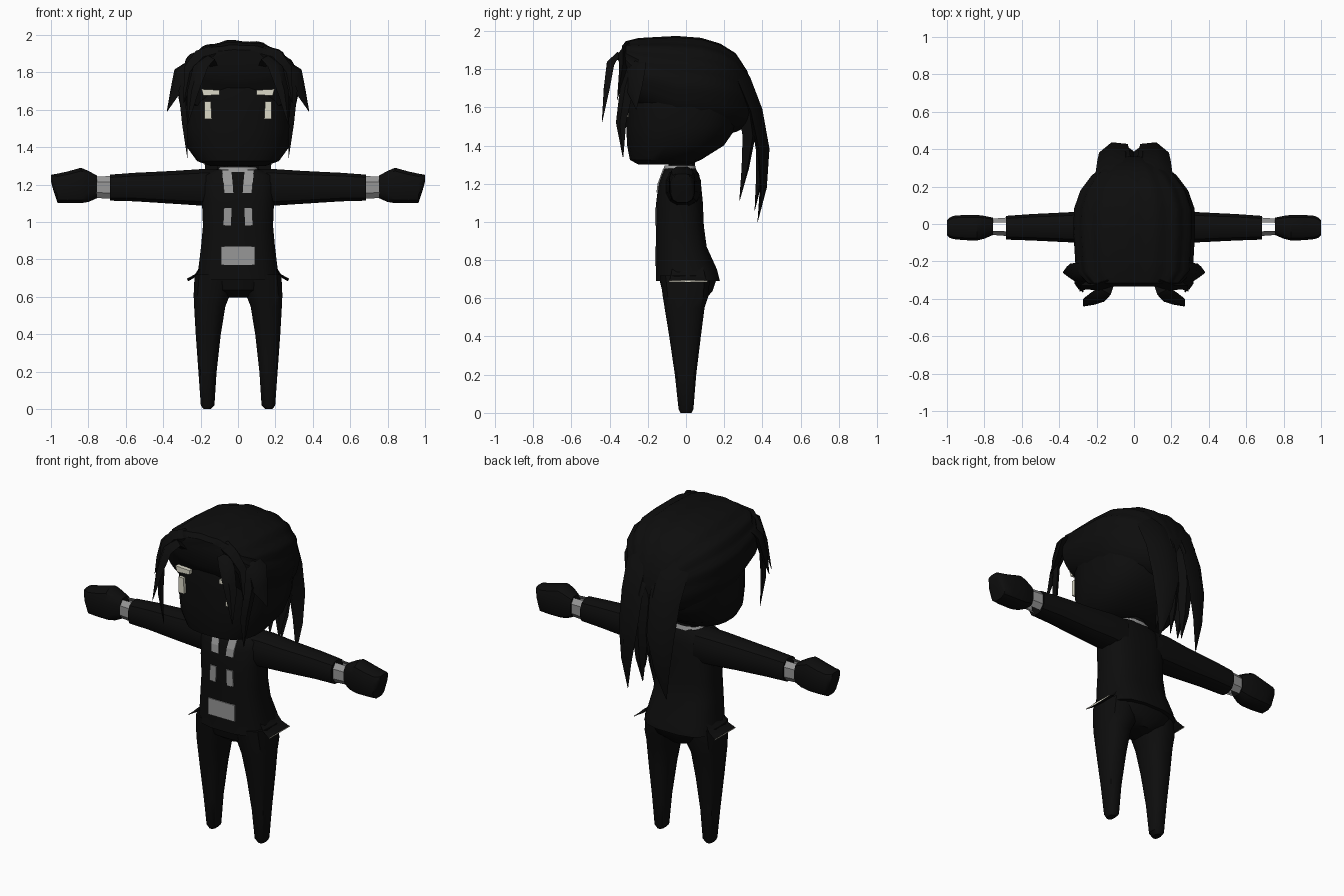
import bpy, bmesh, math
from mathutils import Vector


def material(name, rgb):
    m = bpy.data.materials.new(name)
    m.diffuse_color = (*rgb, 1)
    return m


BLACK = material("black", (0.004, 0.004, 0.004))
GREY = material("grey", (0.31, 0.31, 0.31))
CREAM = material("cream", (0.72, 0.70, 0.58))


def finish(name, bm, mat, mirror=False, angle=35):
    bmesh.ops.recalc_face_normals(bm, faces=bm.faces)
    me = bpy.data.meshes.new(name)
    bm.to_mesh(me)
    bm.free()
    me.materials.append(mat)
    ob = bpy.data.objects.new(name, me)
    bpy.context.collection.objects.link(ob)
    bpy.ops.object.select_all(action='DESELECT')
    ob.select_set(True)
    bpy.context.view_layer.objects.active = ob
    bpy.ops.object.shade_smooth_by_angle(angle=math.radians(angle))
    if mirror:
        mod = ob.modifiers.new("mirror", 'MIRROR')
        mod.use_mirror_merge = False
    return ob


def place(axis, t, u, v):
    return {'x': (t, u, v), 'y': (u, t, v), 'z': (u, v, t)}[axis]


def loft(name, axis, rings, mat=BLACK, sides=16, power=2.5, mirror=False,
         ripple=0, skip=(), caps=True):
    """Skin rounded sections (t, u0, u1, v0, v1) along one axis."""
    bm = bmesh.new()
    loops = []
    for t, u0, u1, v0, v1 in rings:
        loop = []
        for i in range(sides):
            a = 2 * math.pi * (i + 0.5) / sides
            c, s = math.cos(a), math.sin(a)
            k = 1 + (ripple * math.cos(a * 15) if s > -0.1 else 0)
            u = (u0 + u1) / 2 + (u1 - u0) / 2 * k * math.copysign(abs(c) ** (2 / power), c)
            v = (v0 + v1) / 2 + (v1 - v0) / 2 * k * math.copysign(abs(s) ** (2 / power), s)
            loop.append(bm.verts.new(place(axis, t, u, v)))
        loops.append(loop)
    for a, b in zip(loops, loops[1:]):
        for i in range(sides):
            if i not in skip:
                j = (i + 1) % sides
                bm.faces.new((a[i], a[j], b[j], b[i]))
    if caps:
        bm.faces.new(loops[0])
        bm.faces.new(loops[-1])
    return finish(name, bm, mat, mirror)


def lock(name, pts, side, thick, mirror=True):
    """Tapered hair lock through (x, y, z, half_width) points."""
    bm = bmesh.new()
    side = Vector(side).normalized()
    loops = []
    pos = [Vector(p[:3]) for p in pts]
    for i, p in enumerate(pts):
        d = pos[min(i + 1, len(pts) - 1)] - pos[max(i - 1, 0)]
        n = d.cross(side).normalized() * thick * p[3]
        s = side * p[3]
        loops.append([bm.verts.new(pos[i] + o) for o in (s, n, -s, -n)])
    for a, b in zip(loops, loops[1:]):
        for i in range(4):
            j = (i + 1) % 4
            bm.faces.new((a[i], a[j], b[j], b[i]))
    bm.faces.new(loops[0])
    bm.faces.new(loops[-1])
    return finish(name, bm, BLACK, mirror, 50)


def plate(name, corners, mat, depth=0.008, mirror=True):
    """Thin panel from four corners, thickened backwards."""
    bm = bmesh.new()
    front = [bm.verts.new(c) for c in corners]
    face = bm.faces.new(front)
    out = bmesh.ops.extrude_face_region(bm, geom=[face])
    for v in out['geom']:
        if isinstance(v, bmesh.types.BMVert):
            v.co.y += depth
    bm.faces.new(front) if not face.is_valid else None
    return finish(name, bm, mat, mirror)


# Head and ridged hair cap
loft("head", 'z', [
    (1.30, -.15, .15, -.25, .02), (1.325, -.22, .22, -.295, .08),
    (1.40, -.275, .275, -.31, .20), (1.50, -.295, .295, -.315, .27),
    (1.62, -.30, .30, -.315, .29), (1.75, -.295, .295, -.31, .29),
    (1.87, -.25, .25, -.27, .24)], sides=24)
loft("hair_cap", 'y', [
    (-.335, -.20, .20, 1.76, 1.92), (-.315, -.25, .25, 1.73, 1.945),
    (-.25, -.31, .31, 1.58, 1.96), (-.05, -.322, .322, 1.46, 1.97),
    (.08, -.32, .32, 1.46, 1.96), (.18, -.285, .285, 1.46, 1.93),
    (.26, -.225, .225, 1.47, 1.88), (.32, -.15, .15, 1.50, 1.79),
    (.36, -.07, .07, 1.52, 1.68)], sides=60, power=2.3, ripple=.022)

# Fringe locks: arching forward, swept to the side, and framing the face
lock("fringe_lock", [(.13, -.30, 1.82, .03), (.16, -.36, 1.87, .04), (.20, -.395, 1.83, .045),
                     (.24, -.415, 1.70, .035), (.27, -.44, 1.52, .002)], (1, .5, 0), .5)
lock("side_lock", [(.24, -.25, 1.85, .05), (.31, -.26, 1.80, .06), (.335, -.27, 1.70, .05),
                   (.38, -.26, 1.59, .002)], (.6, 1, .3), .45)
lock("temple_lock", [(.26, -.28, 1.80, .05), (.30, -.31, 1.70, .04), (.285, -.34, 1.52, .03),
                     (.27, -.33, 1.34, .002)], (.5, 1, 0), .5)
lock("brow_lock", [(.10, -.30, 1.90, .06), (.19, -.33, 1.88, .05), (.26, -.33, 1.80, .04),
                   (.29, -.36, 1.64, .002)], (.7, 0, .7), .5)

# Tail of long locks at the back
lock("tail_outer_lock", [(.12, .20, 1.84, .09), (.11, .30, 1.74, .10), (.11, .365, 1.58, .09),
                         (.11, .405, 1.38, .08), (.12, .405, 1.18, .045), (.13, .375, 1.00, .002)],
     (1, -.3, 0), .42)
lock("tail_inner_lock", [(.04, .24, 1.80, .07), (.05, .30, 1.65, .08), (.06, .33, 1.45, .07),
                         (.07, .31, 1.28, .04), (.08, .28, 1.11, .002)], (1, .3, 0), .5)
lock("tail_middle_lock", [(.05, .27, 1.80, .07), (.05, .36, 1.60, .06), (.04, .39, 1.38, .05),
                          (.04, .38, 1.20, .03), (.04, .36, 1.06, .002)], (1, .2, 0), .5)

# Eyes and brows
plate("eye", [(.14, -.32, 1.55), (.178, -.32, 1.55), (.178, -.32, 1.645), (.145, -.32, 1.645)],
      CREAM, .02)
plate("brow", [(.10, -.325, 1.68), (.185, -.325, 1.675), (.195, -.325, 1.71), (.10, -.325, 1.705)],
      CREAM, .025)

# Neck, collar and jacket
loft("neck", 'z', [(1.24, -.08, .08, -.10, .05), (1.32, -.07, .07, -.09, .05)], sides=12)
loft("collar", 'z', [(1.26, -.12, .12, -.125, .06), (1.295, -.10, .10, -.115, .05)],
     GREY, sides=12, caps=False)
JACKET = [(.69, -.225, .225, -.16, .18), (.75, -.215, .215, -.158, .165),
          (.87, -.20, .20, -.158, .11), (.98, -.19, .19, -.158, .095),
          (1.10, -.195, .195, -.158, .09), (1.20, -.20, .20, -.145, .08),
          (1.25, -.19, .19, -.13, .07), (1.28, -.12, .12, -.115, .05)]
loft("jacket", 'z', JACKET, power=2.8)
lock("hem_flap", [(.19, .01, .77, .08), (.225, .01, .715, .09), (.27, .01, .69, .10)],
     (0, 1, 0), .08)
plate("hem_edge", [(.272, -.09, .686), (.272, -.09, .693), (.272, .11, .693), (.272, .11, .686)],
      CREAM, .002)


def jacket_front(z):
    for a, b in zip(JACKET, JACKET[1:]):
        if a[0] <= z <= b[0]:
            f = (z - a[0]) / (b[0] - a[0])
            return a[3] + (b[3] - a[3]) * f - .004


def jacket_panel(name, x0, x1, z0, z1, lean=0, mirror=True):
    y0, y1 = jacket_front(z0), jacket_front(z1)
    plate(name, [(x0, y0, z0), (x1, y0, z0), (x1 + lean, y1, z1), (x0 + lean, y1, z1)],
          GREY, mirror=mirror)


jacket_panel("belly_panel", -.09, .09, .77, .87, mirror=False)
jacket_panel("lower_chest_panel", .038, .08, .98, 1.075, -.004)
jacket_panel("upper_chest_panel", .025, .075, 1.155, 1.20, .003)
jacket_panel("lapel_panel", .028, .078, 1.20, 1.278, .008)

# Sleeves, open wrist bands and mitten hands
loft("sleeve", 'x', [(.10, -.11, .08, 1.08, 1.285), (.20, -.105, .08, 1.085, 1.285),
                     (.35, -.10, .065, 1.095, 1.275), (.55, -.09, .055, 1.108, 1.265),
                     (.685, -.085, .045, 1.112, 1.255)], sides=12, mirror=True)
loft("wrist", 'x', [(.67, -.068, .038, 1.12, 1.25), (.775, -.06, .03, 1.125, 1.245)],
     GREY, sides=8, mirror=True, skip=(1, 5), caps=False)
loft("hand", 'x', [(.755, -.06, .035, 1.125, 1.25), (.80, -.08, .045, 1.105, 1.275),
                   (.84, -.09, .05, 1.098, 1.292), (.91, -.088, .05, 1.098, 1.272),
                   (.965, -.082, .045, 1.10, 1.26), (.985, -.075, .035, 1.16, 1.256),
                   (1.0, -.06, .02, 1.215, 1.252)], sides=12, power=3, mirror=True)

# Trousers
loft("hips", 'z', [(.595, -.06, .06, -.07, .10), (.635, -.17, .17, -.125, .14),
                   (.71, -.22, .22, -.145, .165)])
loft("leg", 'z', [(0, .145, .185, -.03, .03), (.02, .125, .20, -.04, .04),
                  (.20, .113, .213, -.06, .055), (.40, .09, .228, -.09, .08),
                  (.55, .065, .237, -.115, .10), (.61, .04, .24, -.125, .12),
                  (.72, .01, .235, -.14, .13)], sides=12, mirror=True)
